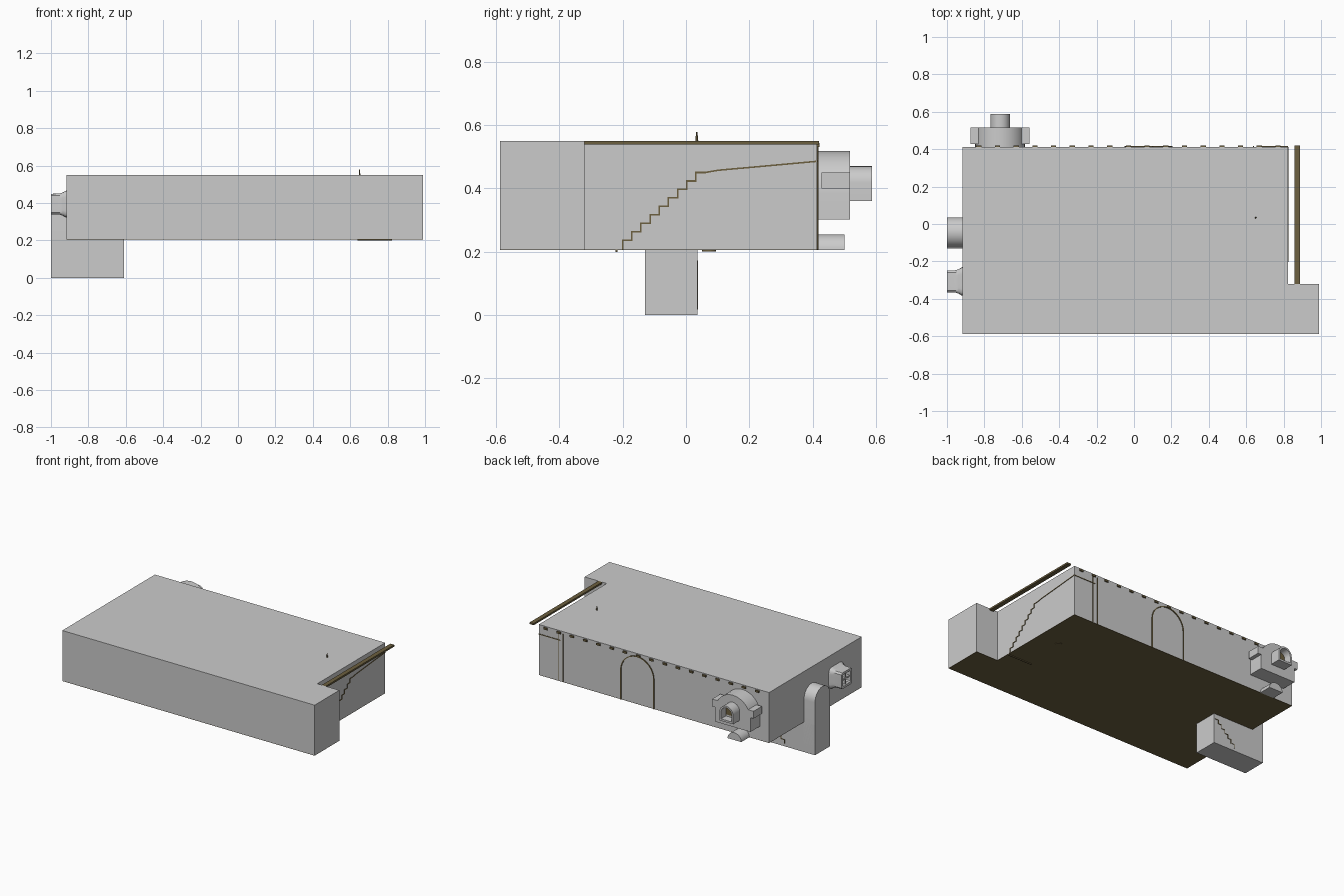
import bpy, bmesh, math
from mathutils import Vector

if "Cube" in bpy.data.objects:
    bpy.data.objects.remove(bpy.data.objects["Cube"])

brown = bpy.data.materials.new("dark_brown")
brown.diffuse_color = (0.15, 0.115, 0.05, 1)
brown.use_nodes = True
brown.node_tree.nodes["Principled BSDF"].inputs["Base Color"].default_value = brown.diffuse_color


def finish(name, bm, mat=None, smooth=False):
    bmesh.ops.recalc_face_normals(bm, faces=bm.faces)
    me = bpy.data.meshes.new(name)
    bm.to_mesh(me)
    bm.free()
    ob = bpy.data.objects.new(name, me)
    bpy.context.collection.objects.link(ob)
    if mat:
        me.materials.append(mat)
    if smooth:
        bpy.ops.object.select_all(action='DESELECT')
        ob.select_set(True)
        bpy.context.view_layer.objects.active = ob
        bpy.ops.object.shade_smooth_by_angle(angle=math.radians(35))
    return ob


def add_loft(bm, rings):
    vs = [[bm.verts.new(p) for p in r] for r in rings]
    n = len(vs[0])
    for a, b in zip(vs, vs[1:]):
        for i in range(n):
            j = (i + 1) % n
            bm.faces.new((a[i], a[j], b[j], b[i]))
    bm.faces.new(vs[0])
    bm.faces.new(vs[-1])


def loft(name, rings, mat=None, smooth=False):
    bm = bmesh.new()
    add_loft(bm, rings)
    return finish(name, bm, mat, smooth)


def rect(x0, x1, y0, y1, z):
    return [(x0, y0, z), (x1, y0, z), (x1, y1, z), (x0, y1, z)]


def box(name, x0, x1, y0, y1, z0, z1, mat=None):
    return loft(name, [rect(x0, x1, y0, y1, z0), rect(x0, x1, y0, y1, z1)], mat)


def arch(c, w, z0, top, seg=16):
    """Arch outline as (across, up) pairs: straight jambs and a round head."""
    s = top - w
    pts = [(c + w * math.cos(math.pi * i / seg), s + w * math.sin(math.pi * i / seg))
           for i in range(seg + 1)]
    return [(c + w, z0)] + pts + [(c - w, z0)]


def on_y(pts, y):
    return [(u, y, z) for u, z in pts]


def on_x(pts, x):
    return [(x, u, z) for u, z in pts]


def trim(name, pts, place, d0, d1, w=0.006):
    """Thin raised strip following a path on a wall."""
    bm = bmesh.new()
    for a, b in zip(pts, pts[1:]):
        a, b = Vector(a), Vector(b)
        t = (b - a).normalized() * w / 2
        n = Vector((-t.y, t.x))
        q = [a - t + n, b + t + n, b + t - n, a - t - n]
        add_loft(bm, [place(q, d0), place(q, d1)])
    return finish(name, bm, brown)


def steps(u0, z0, u1, z1, n):
    pts = [(u0, z0)]
    for i in range(n):
        z = z0 + (z1 - z0) * (i + 1) / n
        pts += [(u0 + (u1 - u0) * i / n, z), (u0 + (u1 - u0) * (i + 1) / n, z)]
    return pts


# main slab with a notch, and its dark underside
plan = [(-.917, -.587), (.99, -.587), (.99, -.32), (.823, -.32), (.823, .413), (-.917, .413)]
loft("main_block", [[(x, y, z) for x, y in plan] for z in (.207, .55)])
loft("floor_underside", [[(x, y, z) for x, y in plan] for z in (.205, .207)], brown)

# lower cellar and arched stairwell on the left
box("cellar", -.999, -.61, -.13, .036, 0, .206)
loft("stairwell_arch", [on_x(arch(-.045, .081, 0, .44), x) for x in (-1, -.915)], smooth=True)
trim("cellar_steps", steps(-.77, .02, -.62, .17, 6), on_y, .03, .0385, .004)

# ceiling beams
box("side_beam", .857, .887, -.32, .42, .538, .55, brown)
for i in range(17):
    x = -.83 + .1 * i
    box(f"beam_end_{i}", x - .014, x + .014, .40, .421, .53, .543, brown)

# raised outlines on the back and side walls
trim("back_door_trim", arch(.078, .125, .208, .53), on_y, .41, .418)
trim("stair_trim", steps(-.2, .21, .06, .45, 9) + [(.1, .457), (.41, .485)],
     on_x, .818, .826, .005)
trim("rail_trim", [(.82, .485), (.66, .485)], on_y, .41, .416, .005)
for i, x in enumerate((.675, .64)):
    trim(f"post_trim_{i}", [(x, .21), (x, .53)], on_y, .41, .416, .005)

# oven on the back: body, shoulders, mouth, hearth
ox = -.716
loft("oven_body", [on_y(arch(ox, .133, .302, .518), y) for y in (.41, .517)], smooth=True)
box("oven_shoulders", ox - .157, ox + .157, .428, .517, .40, .45)
outer, inner = arch(ox, .052, .36, .47), arch(ox, .04, .373, .458)
loft("oven_mouth", [on_y(outer, .515), on_y(outer, .588), on_y(inner, .588), on_y(inner, .535)],
     smooth=True)
loft("oven_inside", [on_y(arch(ox, .038, .385, .456), y) for y in (.53, .537)], brown)
half = [(ox + .052 * math.cos(math.pi * i / 16), .205 + .05 * math.sin(math.pi * i / 16))
        for i in range(17)]
loft("ash_hood", [on_y(half, y) for y in (.41, .50)], smooth=True)

# flared window on the left


def squircle(x, r, n):
    out = []
    for i in range(32):
        a = 2 * math.pi * (i + .5) / 32
        c, s = math.cos(a), math.sin(a)
        k = r / (abs(c) ** n + abs(s) ** n) ** (1 / n)
        out.append((x, -.307 + c * k * 1.06, .394 + s * k))
    return out


loft("flared_window", [squircle(-.91, .074, 6), squircle(-.922, .071, 7), squircle(-.937, .062, 9),
                       squircle(-.955, .056, 12), squircle(-1, .055, 14),
                       squircle(-1, .04, 14), squircle(-.965, .04, 14)], smooth=True)
box("window_bar_upright", -.992, -.964, -.312, -.302, .352, .436)
box("window_bar_cross", -.992, -.964, -.351, -.263, .389, .399)

# small roof spike
bm = bmesh.new()
bmesh.ops.create_cone(bm, cap_ends=True, segments=6, radius1=.005, radius2=.002, depth=.03)
bmesh.ops.translate(bm, verts=bm.verts, vec=(.65, .034, .563))
finish("roof_spike", bm, brown)

# details under the floor
bm = bmesh.new()
bmesh.ops.create_cone(bm, cap_ends=True, segments=24, radius1=.022, radius2=.022, depth=.006)
bmesh.ops.translate(bm, verts=bm.verts, vec=(.665, .073, .204))
finish("floor_disc", bm, brown)
box("floor_strip", .64, .823, -.222, -.216, .199, .206, brown)
